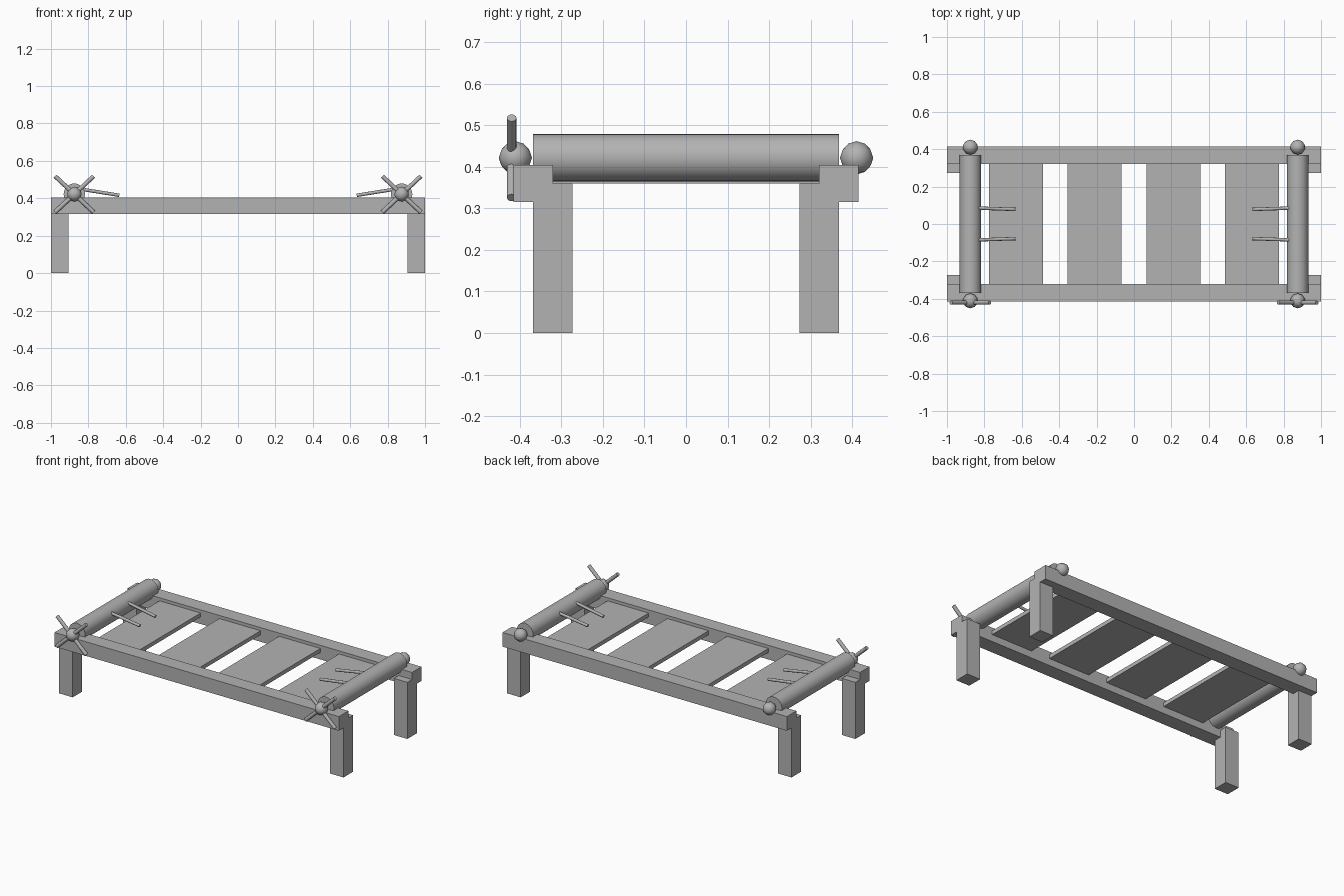
import bpy
import math
from mathutils import Vector

if "Cube" in bpy.data.objects:
    bpy.data.objects.remove(bpy.data.objects["Cube"], do_unlink=True)

grey = bpy.data.materials.new("plain_grey")
grey.use_nodes = True
colour = (0.45, 0.45, 0.45, 1)
grey.diffuse_color = colour
grey.node_tree.nodes["Principled BSDF"].inputs["Base Color"].default_value = colour


def finish(name, smooth=False):
    obj = bpy.context.object
    obj.name = name
    obj.data.materials.append(grey)
    if smooth:
        bpy.ops.object.shade_smooth_by_angle(angle=math.radians(40))
    return obj


def box(name, low, high):
    low, high = Vector(low), Vector(high)
    bpy.ops.mesh.primitive_cube_add(size=1, location=(low + high) / 2)
    bpy.context.object.scale = high - low
    bpy.ops.object.transform_apply(location=False, rotation=False)
    return finish(name)


def rod(name, start, end, radius, sides):
    start, end = Vector(start), Vector(end)
    axis = end - start
    bpy.ops.mesh.primitive_cylinder_add(
        vertices=sides, radius=radius, depth=axis.length, location=(start + end) / 2)
    bpy.context.object.rotation_euler = axis.to_track_quat('Z', 'Y').to_euler()
    return finish(name, True)


# Long side rails
for label, s in (("front", -1), ("back", 1)):
    y0, y1 = sorted((s * 0.32, s * 0.415))
    box(label + "_rail", (-1, y0, 0.315), (1, y1, 0.405))

# Legs set in at the corners
for ylabel, sy in (("front", -1), ("back", 1)):
    for xlabel, sx in (("right", -1), ("left", 1)):
        x0, x1 = sorted((sx * 0.905, sx))
        y0, y1 = sorted((sy * 0.273, sy * 0.368))
        box(f"{ylabel}_{xlabel}_leg", (x0, y0, 0), (x1, y1, 0.36))

# Cross slats
for i in range(4):
    x = (i - 1.5) * 0.421
    box(f"slat_{i + 1}", (x - 0.145, -0.325, 0.36), (x + 0.145, 0.325, 0.385))

# Rollers with end knobs, crossed handles and pegs
AX, AZ = 0.875, 0.422
for label, s in (("right", -1), ("left", 1)):
    x = s * AX
    rod(label + "_roller", (x, -0.368, AZ), (x, 0.368, AZ), 0.057, 32)
    for ylabel, sy in (("front", -1), ("back", 1)):
        bpy.ops.mesh.primitive_ico_sphere_add(
            subdivisions=2, radius=0.04, location=(x, sy * 0.411, AZ))
        finish(f"{label}_{ylabel}_knob", True)
    for k, d in (("rising", 1), ("falling", -1)):
        rod(f"{label}_{k}_handle", (x - 0.103, -0.42, AZ - d * 0.096),
            (x + 0.103, -0.42, AZ + d * 0.096), 0.0115, 12)
    for ylabel, sy in (("front", -1), ("back", 1)):
        rod(f"{label}_{ylabel}_peg", (s * 0.86, sy * 0.086, 0.452),
            (s * 0.635, sy * 0.078, 0.416), 0.009, 12)
